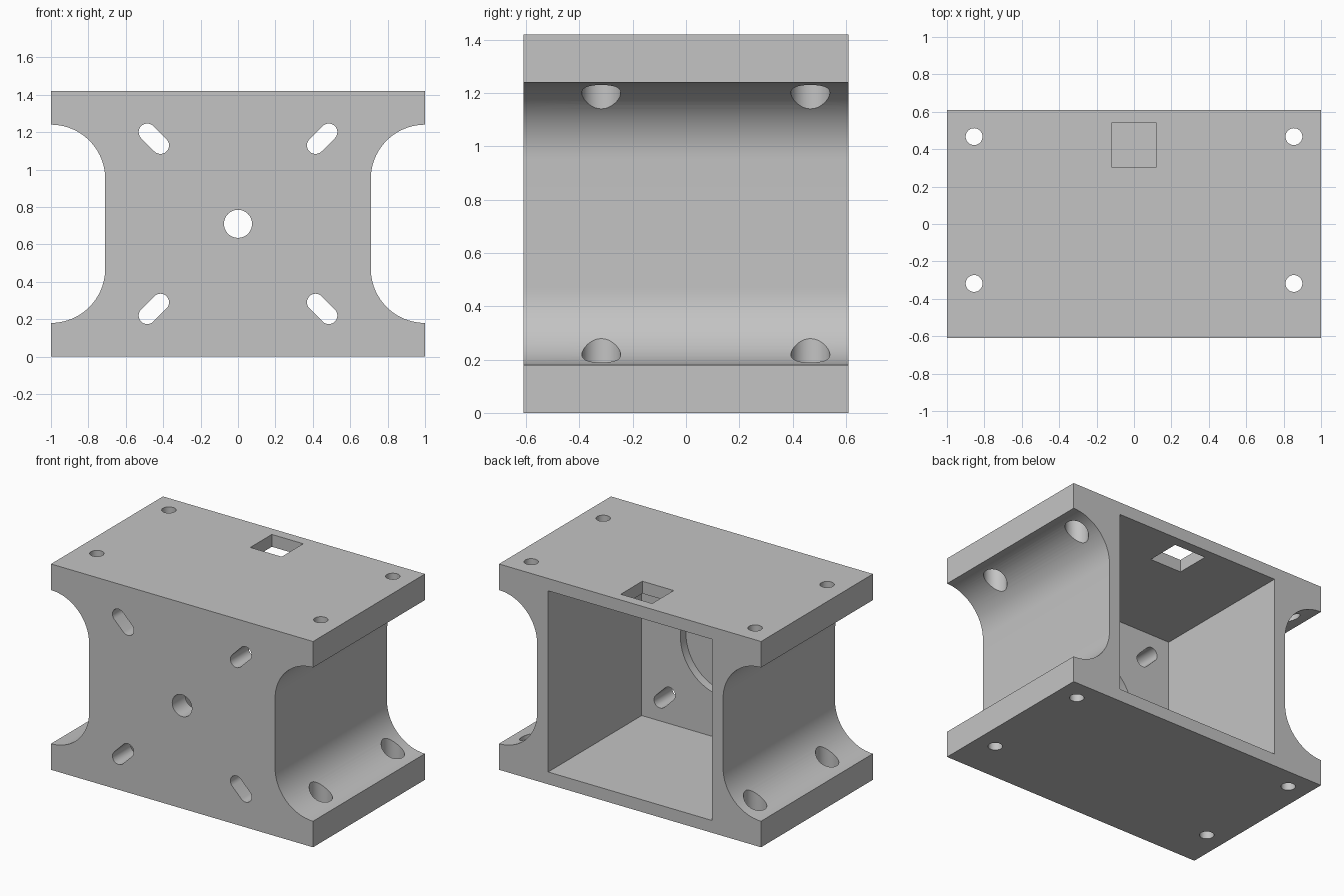
import bpy, bmesh
from math import sin, cos, pi, radians
from mathutils import Vector

cube = bpy.data.objects.get("Cube")
if cube:
    bpy.data.objects.remove(cube, do_unlink=True)

W, D, H = 1.0, 0.61, 1.42      # half width, half depth, height
MID = H / 2
COVE = 0.29                    # cove radius
FLANGE = 0.18                  # flange edge height

grey = bpy.data.materials.new("light grey")
grey.use_nodes = True
colour = (0.55, 0.55, 0.55, 1)
grey.diffuse_color = colour
grey.node_tree.nodes["Principled BSDF"].inputs["Base Color"].default_value = colour


def arc(cx, cy, r, start, end, n):
    steps = [radians(start + (end - start) * i / n) for i in range(n + 1)]
    return [(cx + r * cos(a), cy + r * sin(a)) for a in steps]


def circle(cx, cy, r, n=48):
    return arc(cx, cy, r, 0, 360, n)[:-1]


def rect(x0, x1, y0, y1):
    return [(x0, y0), (x1, y0), (x1, y1), (x0, y1)]


def prism(name, outline, axis, lo, hi):
    """Extrude an outline along y (outline in x, z) or z (outline in x, y)."""
    bm = bmesh.new()
    place = (lambda u, v: (u, lo, v)) if axis == "y" else (lambda u, v: (u, v, lo))
    face = bm.faces.new([bm.verts.new(place(u, v)) for u, v in outline])
    grown = bmesh.ops.extrude_face_region(bm, geom=[face])["geom"]
    shift = Vector((0, hi - lo, 0)) if axis == "y" else Vector((0, 0, hi - lo))
    bmesh.ops.translate(bm, vec=shift,
                        verts=[g for g in grown if isinstance(g, bmesh.types.BMVert)])
    bmesh.ops.recalc_face_normals(bm, faces=bm.faces)
    mesh = bpy.data.meshes.new(name)
    bm.to_mesh(mesh)
    bm.free()
    mesh.materials.append(grey)
    obj = bpy.data.objects.new(name, mesh)
    bpy.context.collection.objects.link(obj)
    return obj


# Housing body: block with a cove down each side
right = [(W, 0)]
right += arc(W, FLANGE + COVE, COVE, 270, 180, 24)
right += arc(W, H - FLANGE - COVE, COVE, 180, 90, 24)
right += [(W, H)]
left = [(-x, z) for x, z in reversed(right)]
body = prism("mount_housing", right + left, "y", -D, D)

# Motor pocket open at the back, pilot recess, shaft hole, cable opening
cutters = [
    prism("motor_pocket", rect(-0.625, 0.625, MID - 0.625, MID + 0.625), "y", -0.41, D + 0.1),
    prism("pilot_recess", circle(0, MID, 0.33, 64), "y", -0.47, -0.3),
    prism("shaft_hole", circle(0, MID, 0.075), "y", -D - 0.1, -0.3),
    prism("cable_opening", rect(-0.12, 0.12, 0.305, 0.54), "z", H - 0.2, H + 0.1),
]

for sx in (-1, 1):
    # Diagonal slots in the front wall
    for sz in (-1, 1):
        ends = arc(0.04 * 1.25, 0, 0.046, -90, 90, 12)
        ends += [(-u, -v) for u, v in ends]
        k = cos(pi / 4)
        slot = [(sx * (0.45 + k * (u - v)), MID + sz * (0.455 + k * (u + v))) for u, v in ends]
        cutters.append(prism("slot", slot, "y", -D - 0.1, -0.3))
    # Bolt holes through the flanges, counterbored from the coves
    for y in (-0.318, 0.467):
        cutters.append(prism("counterbore", circle(sx * 0.855, y, 0.073), "z", 0.088, H - 0.088))
        cutters.append(prism("bolt_hole", circle(sx * 0.855, y, 0.045), "z", -0.1, H + 0.1))

# Cut everything out of the body
bpy.ops.object.select_all(action="DESELECT")
bpy.context.view_layer.objects.active = body
body.select_set(True)
for cutter in cutters:
    mod = body.modifiers.new(cutter.name, "BOOLEAN")
    mod.operation = "DIFFERENCE"
    mod.solver = "EXACT"
    mod.object = cutter
    bpy.ops.object.modifier_apply(modifier=mod.name)
    bpy.data.objects.remove(cutter, do_unlink=True)

bpy.ops.object.shade_smooth_by_angle(angle=radians(30))
